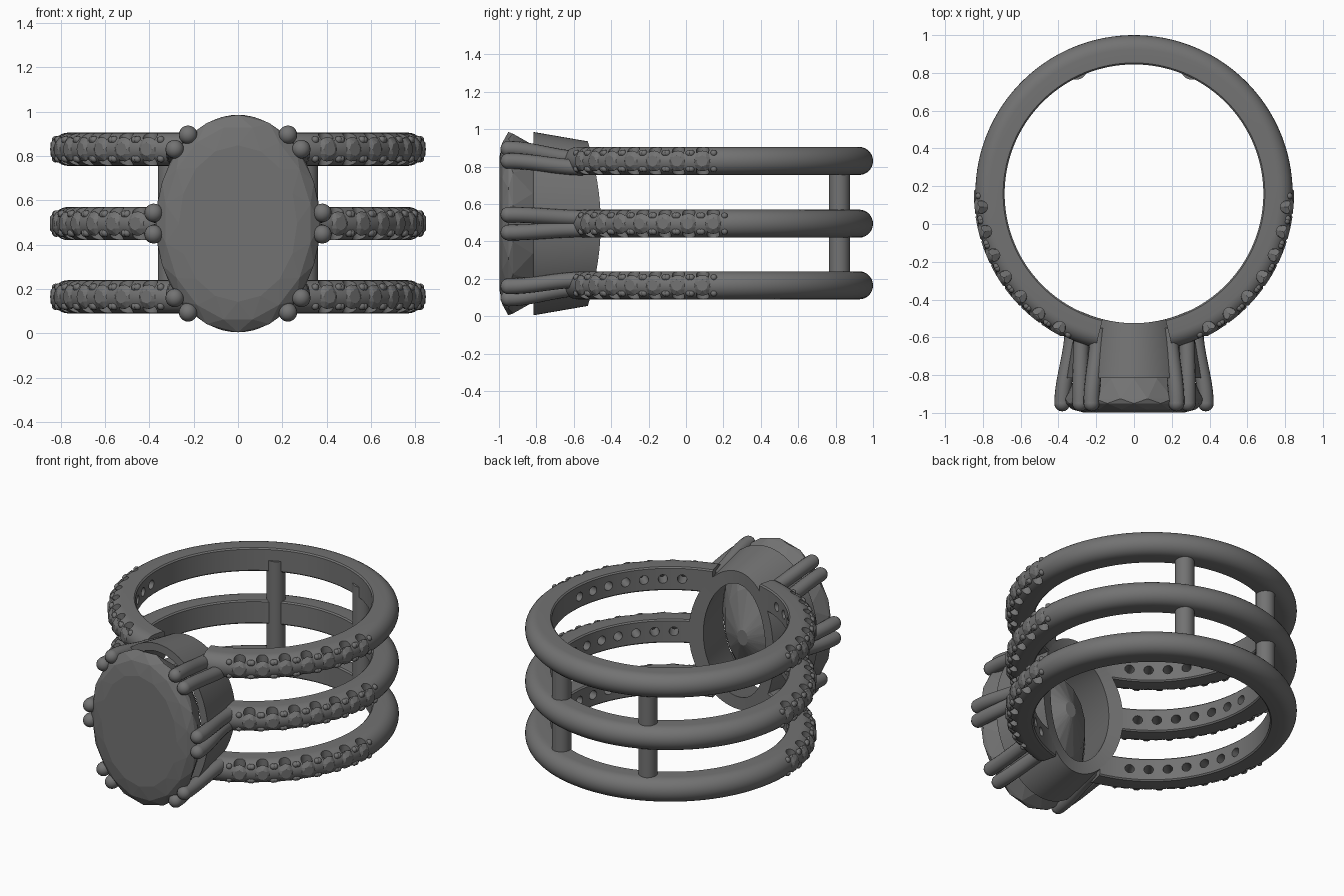
import bpy, bmesh
from math import sin, cos, pi, radians, atan2, sqrt
from mathutils import Matrix, Vector

if "Cube" in bpy.data.objects:
    bpy.data.objects.remove(bpy.data.objects["Cube"])

CY, R_IN, R_OUT, HALF = 0.16, 0.685, 0.84, 0.075
MID = 0.495
BANDS = {"lower": 0.165, "middle": MID, "upper": 0.83}

metal = bpy.data.materials.new("dark_grey")
metal.use_nodes = True
grey = (0.17, 0.17, 0.17, 1)
metal.diffuse_color = grey
metal.node_tree.nodes["Principled BSDF"].inputs["Base Color"].default_value = grey


def finish(name, bm, smooth=True):
    bmesh.ops.recalc_face_normals(bm, faces=bm.faces)
    mesh = bpy.data.meshes.new(name)
    bm.to_mesh(mesh)
    bm.free()
    mesh.materials.append(metal)
    ob = bpy.data.objects.new(name, mesh)
    bpy.context.collection.objects.link(ob)
    if smooth:
        shade(ob)
    return ob


def activate(ob):
    bpy.ops.object.select_all(action='DESELECT')
    ob.select_set(True)
    bpy.context.view_layer.objects.active = ob


def shade(ob):
    activate(ob)
    bpy.ops.object.shade_smooth_by_angle(angle=radians(35))


def loft(bm, loops, caps=True, closed=False):
    """Skin a series of closed loops of points."""
    rings = [[bm.verts.new(p) for p in loop] for loop in loops]
    pairs = list(zip(rings, rings[1:])) + ([(rings[-1], rings[0])] if closed else [])
    for a, b in pairs:
        n = len(a)
        for i in range(n):
            bm.faces.new((a[i], a[(i + 1) % n], b[(i + 1) % n], b[i]))
    if caps and not closed:
        bm.faces.new(rings[0])
        bm.faces.new(rings[-1])


def oval(rx, rz, y, n, turn=0.0):
    return [(rx * cos(t), y, rz * sin(t))
            for t in (2 * pi * (i + turn) / n for i in range(n))]


def gem(bm, rx, rz, profile, n, matrix):
    """Faceted stone facing -y; alternate rows are turned by half a facet."""
    tmp = bmesh.new()
    for k, (s, y) in enumerate(profile):
        for p in oval(rx * s, rz * s, y, n, 0.5 * (k % 2)):
            tmp.verts.new(p)
    bmesh.ops.convex_hull(tmp, input=tmp.verts)
    bmesh.ops.dissolve_limit(tmp, angle_limit=0.01, verts=tmp.verts, edges=tmp.edges)
    tmp.transform(matrix)
    mesh = bpy.data.meshes.new("tmp")
    tmp.to_mesh(mesh)
    tmp.free()
    bm.from_mesh(mesh)
    bpy.data.meshes.remove(mesh)


def polar(r, a, z):
    """Point on the ring; a is measured from the front."""
    return Vector((r * sin(a), CY - r * cos(a), z))


def cut(ob, cutter):
    mod = ob.modifiers.new("cut", 'BOOLEAN')
    mod.object, mod.operation, mod.solver = cutter, 'DIFFERENCE', 'EXACT'
    activate(ob)
    bpy.ops.object.modifier_apply(modifier=mod.name)
    bpy.data.objects.remove(cutter)


# Bands: flat inside, rounded outside, open behind the centre stone
section = [(R_IN, HALF - 0.008), (R_IN + 0.008, HALF)]
section += [(R_OUT - HALF + HALF * sin(t), HALF * cos(t))
            for t in (pi * i / 14 for i in range(15))]
section += [(R_IN + 0.008, -HALF), (R_IN, -HALF + 0.008)]

for label, z in BANDS.items():
    gap = radians(23 if label == "middle" else 14)
    bm = bmesh.new()
    steps = 120
    loft(bm, [[polar(r, gap + (2 * pi - 2 * gap) * i / steps, z + h) for r, h in section]
              for i in range(steps + 1)])
    band = finish(label + "_band", bm, False)

    # Seats for the small stones: side scallops and radial drill holes
    first = 1 if label == "middle" else 5
    seats = [s * radians(90 - first - 9.3 * i) for s in (-1, 1) for i in range(7)]
    scallops, holes, stones, beads = (bmesh.new() for _ in range(4))
    for a in seats:
        bmesh.ops.create_cone(scallops, cap_ends=True, segments=16, radius1=0.034,
                              radius2=0.034, depth=0.3,
                              matrix=Matrix.Translation(polar(0.812, a, z)))
        turn = Matrix.Rotation(a, 4, 'Z')
        bmesh.ops.create_cone(holes, cap_ends=True, segments=16, radius1=0.028,
                              radius2=0.028, depth=0.3,
                              matrix=Matrix.Translation(polar(0.74, a, z)) @ turn
                              @ Matrix.Rotation(pi / 2, 4, 'X'))
        gem(stones, 0.055, 0.055,
            [(0.55, -0.022), (1, -0.004), (1, 0.006), (0.12, 0.07)], 8,
            Matrix.Translation(polar(0.825, a, z)) @ turn)
        for side in (-1, 1):
            for h in (-0.042, 0.042):
                bmesh.ops.create_icosphere(
                    beads, subdivisions=2, radius=0.018,
                    matrix=Matrix.Translation(polar(0.822, a + side * radians(4.2), z + h)))
    cut(band, finish("scallop_cutter", scallops, False))
    cut(band, finish("hole_cutter", holes, False))
    shade(band)
    finish(label + "_small_stones", stones, False)
    finish(label + "_beads", beads)

# Posts joining the bands at the back
for side, label in ((1, "left"), (-1, "right")):
    bm = bmesh.new()
    bmesh.ops.create_cone(bm, cap_ends=True, segments=32, radius1=0.056, radius2=0.056,
                          depth=BANDS["upper"] - BANDS["lower"],
                          matrix=Matrix.Translation((side * 0.305, 0.82, MID)))
    finish(label + "_back_post", bm)


# Tapered oval basket, its back edge following the finger hole
def back_edge(rx, rz):
    return [(x, CY - sqrt(R_IN ** 2 - x * x), z + MID) for x, _, z in oval(rx, rz, 0, 72)]


def front_edge(rx, rz):
    return [(x, y, z + MID) for x, y, z in oval(rx, rz, -0.815, 72)]


bm = bmesh.new()
loft(bm, [front_edge(0.36, 0.49), back_edge(0.3, 0.44),
          back_edge(0.22, 0.36), front_edge(0.31, 0.44)], closed=True)
finish("basket", bm)

# Large oval centre stone
bm = bmesh.new()
gem(bm, 0.37, 0.49,
    [(0.72, -0.998), (0.9, -0.982), (1, -0.95), (1, -0.925),
     (0.86, -0.82), (0.55, -0.68), (0.1, -0.57)], 16, Matrix.Translation((0, 0, MID)))
finish("centre_stone", bm, False)

# Paired prongs: curved rods with rounded tips
PAIRS = {"corner_outer": (0.225, 0.4, 0.19, 0.345), "corner_inner": (0.285, 0.335, 0.28, 0.3),
         "side": (0.38, 0.048, 0.325, 0.03)}
for label, (x, h, bx, bh) in PAIRS.items():
    bm = bmesh.new()
    for sx in (-1, 1):
        for sz in (-1, 1):
            loops = []
            for i in range(13):
                t = i / 12
                ease = t * t * (3 - 2 * t)
                cx, cz = x + (bx - x) * ease, h + (bh - h) * ease
                loops.append([(sx * cx + px, -0.95 + 0.4 * t, MID + sz * cz + pz)
                              for px, _, pz in oval(0.042, 0.042, 0, 16)])
            loft(bm, loops)
            bmesh.ops.create_uvsphere(
                bm, u_segments=16, v_segments=10, radius=0.042,
                matrix=Matrix.Translation((sx * x, -0.95, MID + sz * h)))
    finish(label + "_prongs", bm)
